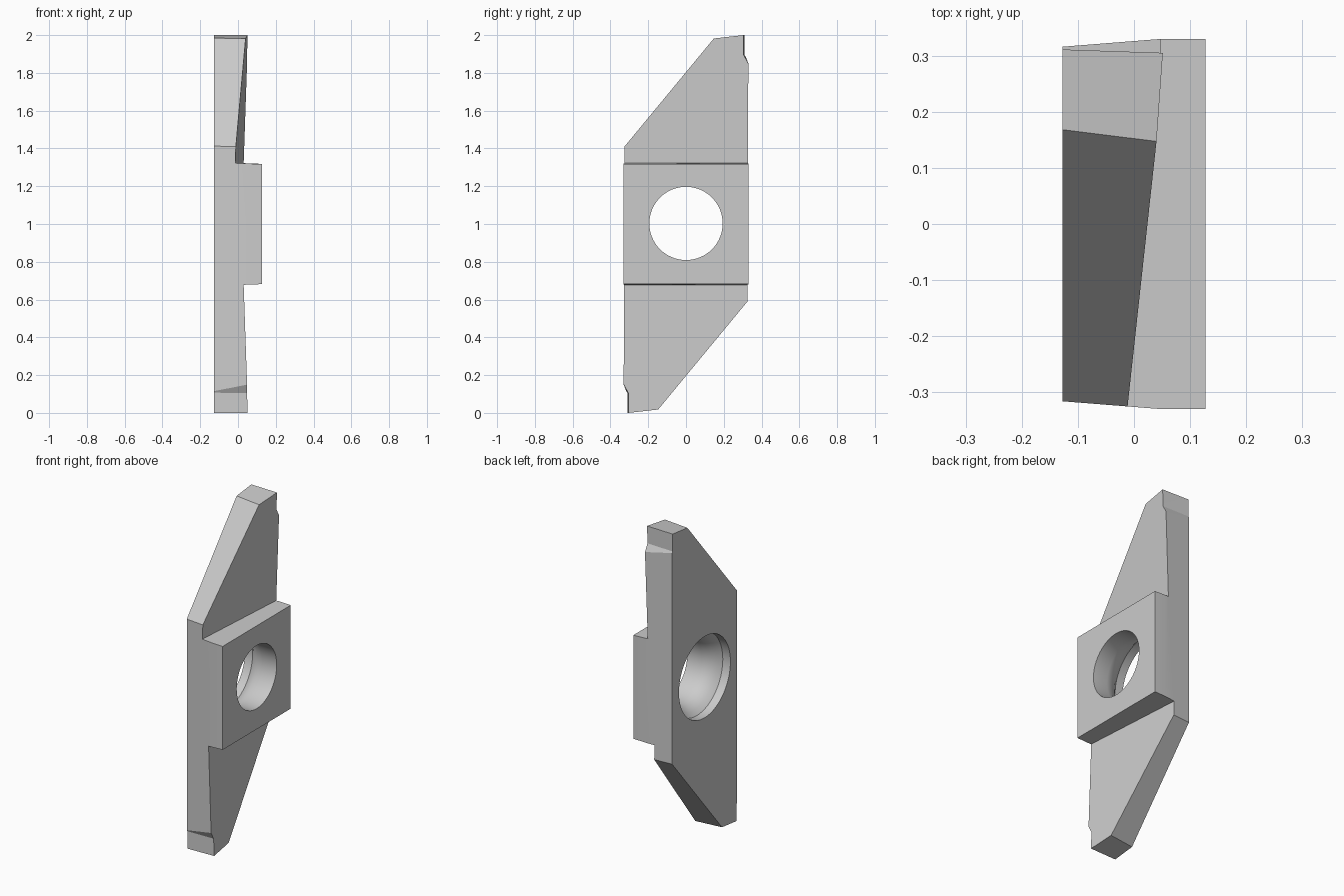
import bpy, bmesh, math
from mathutils import Matrix

if "Cube" in bpy.data.objects:
    bpy.data.objects.remove(bpy.data.objects["Cube"])


def make_object(name, bm):
    bmesh.ops.recalc_face_normals(bm, faces=bm.faces)
    mesh = bpy.data.meshes.new(name)
    bm.to_mesh(mesh)
    bm.free()
    obj = bpy.data.objects.new(name, mesh)
    bpy.context.collection.objects.link(obj)
    return obj


def loft(name, rings, closed_ends=True):
    """Skin equal-length rings of 3D points and cap both ends."""
    bm = bmesh.new()
    vs = [[bm.verts.new(p) for p in ring] for ring in rings]
    n = len(vs[0])
    for a, b in zip(vs, vs[1:]):
        for i in range(n):
            j = (i + 1) % n
            bm.faces.new((a[i], a[j], b[j], b[i]))
    bm.faces.new(vs[0])
    bm.faces.new(vs[-1])
    return make_object(name, bm)


def half_turn(points):
    """Complete a half outline by turning it 180 degrees about y=0, z=1."""
    return points + [(-y, 2 - z) for y, z in points]


def cut(target, cutter):
    mod = target.modifiers.new("cut_" + cutter.name, 'BOOLEAN')
    mod.operation = 'DIFFERENCE'
    mod.solver = 'EXACT'
    mod.object = cutter
    cutter.hide_render = True
    cutter.display_type = 'WIRE'


# Insert body: relieved sides taper toward the back
front = half_turn([(0.33, 1.85), (0.305, 1.895), (0.305, 2.0), (0.146, 1.982), (-0.33, 1.41)])
back = half_turn([(0.316, 1.885), (0.311, 1.893), (0.311, 2.0), (0.168, 1.984), (-0.316, 1.412)])
body = loft("cutting_insert", [[(x, y, z) for y, z in outline]
            for x, outline in ((-0.127, back), (0.05, front), (0.127, front))])


# Sloped rake faces above and below the raised centre block
def rake_x(y, z):
    return 0.03 + 0.034 * (z - 1.32) + 0.068 * (y - 0.33)


corners = [(-0.5, 1.322), (0.5, 1.322), (0.5, 2.2), (-0.5, 2.2)]
upper = loft("upper_rake_cutter", [
    [(rake_x(y, z), y, z) for y, z in corners],
    [(0.3, y, z if z > 2 else 1.312) for y, z in corners]])
lower = upper.copy()
lower.data = upper.data.copy()
lower.name = "lower_rake_cutter"
bpy.context.collection.objects.link(lower)
lower.data.transform(Matrix.Translation((0, 0, 2)) @ Matrix.Rotation(math.pi, 4, 'X')
                     @ Matrix.Translation((0, 0, 0)))

# Screw hole, flared toward the back
SIDES = 64
hole = loft("screw_hole_cutter", [
    [(x, r * math.cos(2 * math.pi * i / SIDES), 1 + 0.003 + r * math.sin(2 * math.pi * i / SIDES))
     for i in range(SIDES)]
    for x, r in ((0.2, 0.194), (0.03, 0.194), (-0.01, 0.203), (-0.05, 0.226), (-0.075, 0.25), (-0.2, 0.25))])

for cutter in (upper, lower, hole):
    cut(body, cutter)

# Apply the cuts, drop the helpers, keep crisp edges
bpy.context.view_layer.objects.active = body
body.select_set(True)
for mod in list(body.modifiers):
    bpy.ops.object.modifier_apply(modifier=mod.name)
for cutter in (upper, lower, hole):
    bpy.data.objects.remove(cutter)
bpy.ops.object.shade_smooth_by_angle(angle=math.radians(20))
